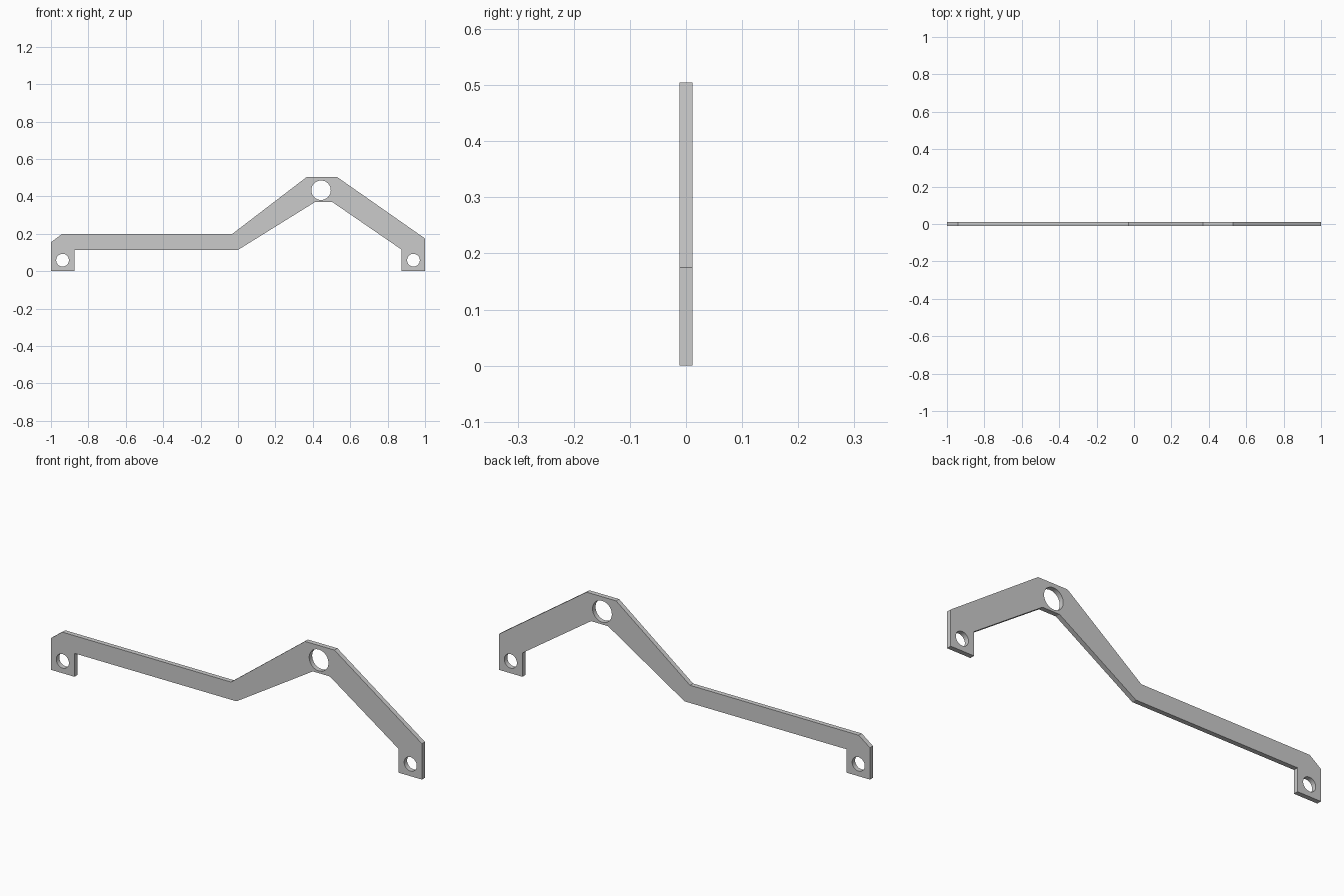
import bpy, bmesh
from math import cos, sin, pi
from mathutils import Matrix

if "Cube" in bpy.data.objects:
    bpy.data.objects.remove(bpy.data.objects["Cube"])

HALF_THICKNESS = 0.0116

# Outline of the cranked bar (x, z)
outline = [(-1, 0), (-0.874, 0), (-0.874, 0.114), (0, 0.114),
           (0.412, 0.37), (0.504, 0.37), (0.874, 0.116), (0.874, 0),
           (1, 0), (1, 0.175), (0.528, 0.505), (0.369, 0.505),
           (-0.03, 0.2), (-0.94, 0.2), (-1, 0.155)]

# Pivot holes (x, z, radius)
holes = [(-0.938, 0.059, 0.034), (0.444, 0.433, 0.052), (0.938, 0.059, 0.034)]


def circle(x, z, r, n=48):
    return [(x + r * cos(2 * pi * i / n), z + r * sin(2 * pi * i / n)) for i in range(n)]


def add_loop(curve, points):
    spline = curve.splines.new('POLY')
    spline.points.add(len(points) - 1)
    for p, (x, z) in zip(spline.points, points):
        p.co = (x, z, 0, 1)
    spline.use_cyclic_u = True


# Filled flat profile with holes, extruded to thickness
curve = bpy.data.curves.new("link_profile", 'CURVE')
curve.dimensions = '2D'
curve.fill_mode = 'BOTH'
curve.extrude = HALF_THICKNESS
add_loop(curve, outline)
for h in holes:
    add_loop(curve, circle(*h))
profile = bpy.data.objects.new("link_profile", curve)
bpy.context.collection.objects.link(profile)

# Convert to a welded mesh standing upright
depsgraph = bpy.context.evaluated_depsgraph_get()
mesh = bpy.data.meshes.new_from_object(profile.evaluated_get(depsgraph))
bpy.data.objects.remove(profile)
bm = bmesh.new()
bm.from_mesh(mesh)
bmesh.ops.remove_doubles(bm, verts=bm.verts, dist=1e-5)
bmesh.ops.transform(bm, matrix=Matrix.Rotation(pi / 2, 4, 'X'), verts=bm.verts)
bmesh.ops.recalc_face_normals(bm, faces=bm.faces)
bm.to_mesh(mesh)
bm.free()
bar = bpy.data.objects.new("linkage_bar", mesh)
bpy.context.collection.objects.link(bar)

# Smooth hole walls, sharp outline
bpy.context.view_layer.objects.active = bar
bar.select_set(True)
bpy.ops.object.shade_smooth_by_angle(angle=pi / 9)
